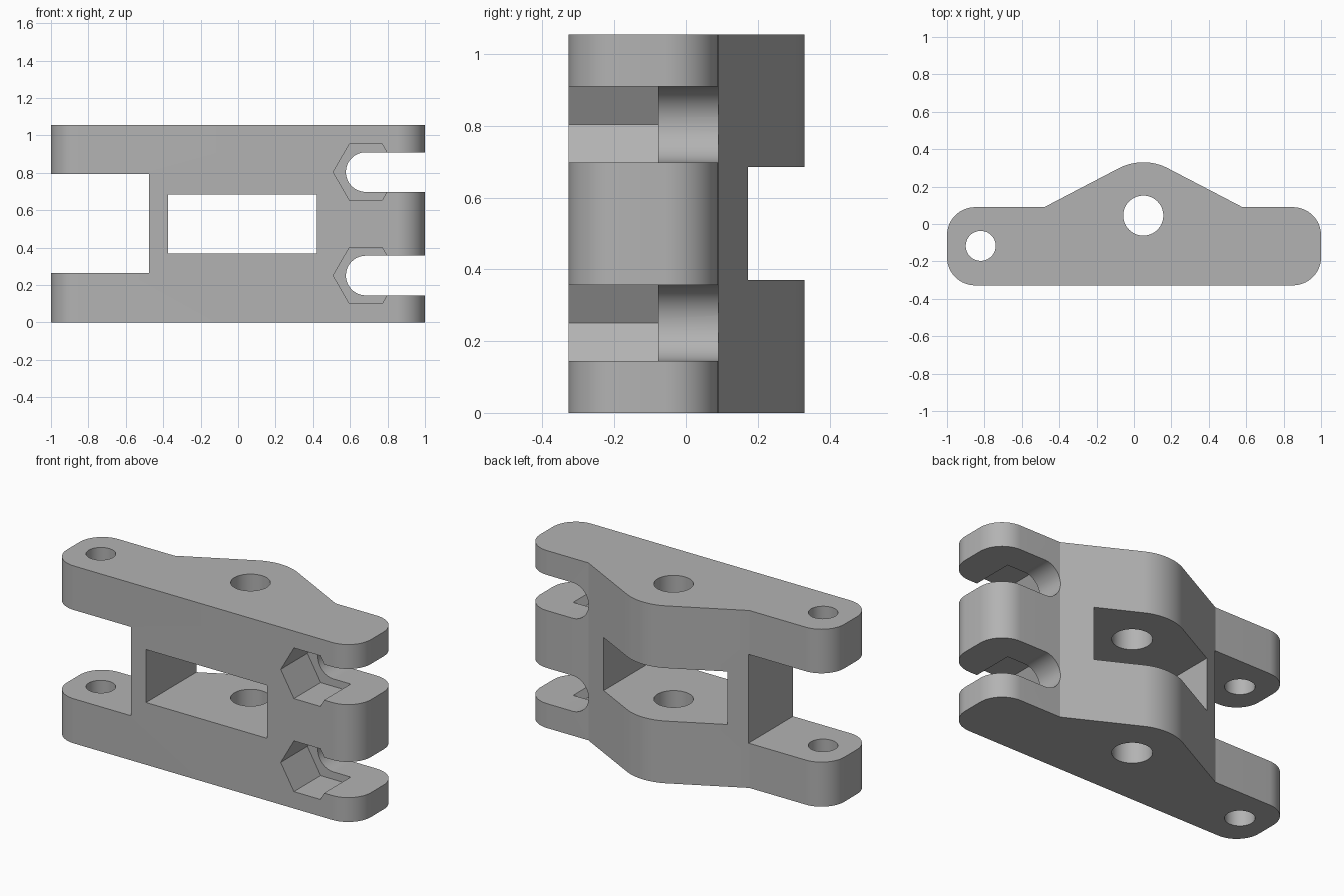
import bpy
import bmesh
from math import sin, cos, pi, radians, asin, atan2, hypot
from mathutils import Vector

default = bpy.data.objects.get("Cube")
if default:
    bpy.data.objects.remove(default, do_unlink=True)

H = 1.055                      # overall height
FRONT, SHOULDER = -0.328, 0.09  # depth range of the arm

grey = bpy.data.materials.new("plain grey")
grey.use_nodes = True
grey.diffuse_color = (0.45, 0.45, 0.45, 1)
grey.node_tree.nodes["Principled BSDF"].inputs["Base Color"].default_value = grey.diffuse_color


def arc(cx, cy, r, start, end, steps):
    """Points along a circular arc, angles in radians."""
    angles = [start + (end - start) * i / steps for i in range(steps + 1)]
    return [(cx + r * cos(a), cy + r * sin(a)) for a in angles]


def circle(cx, cy, r, sides=64):
    return arc(cx, cy, r, 0, 2 * pi, sides)[:-1]


def prism(name, outline, low, high, axis="z"):
    """Extrude a closed outline along z (outline is xy) or y (outline is xz)."""
    bm = bmesh.new()
    place = (lambda u, v: (u, v, low)) if axis == "z" else (lambda u, v: (u, low, v))
    face = bm.faces.new([bm.verts.new(place(u, v)) for u, v in outline])
    grown = bmesh.ops.extrude_face_region(bm, geom=[face])
    step = Vector((0, 0, high - low)) if axis == "z" else Vector((0, high - low, 0))
    bmesh.ops.translate(bm, vec=step,
                        verts=[g for g in grown["geom"] if isinstance(g, bmesh.types.BMVert)])
    bmesh.ops.recalc_face_normals(bm, faces=bm.faces)
    mesh = bpy.data.meshes.new(name)
    bm.to_mesh(mesh)
    bm.free()
    obj = bpy.data.objects.new(name, mesh)
    bpy.context.collection.objects.link(obj)
    return obj


def rect(x0, x1, z0, z1):
    return [(x0, z0), (x1, z0), (x1, z1), (x0, z1)]


# Bracket outline: rounded arm with a domed hump tangent to its two flanks
pivot_x, pivot_y, dome, foot, r = 0.05, 0.045, 0.285, 0.53, 0.15
rise = SHOULDER - pivot_y
slope = asin(dome / hypot(foot, rise)) - atan2(rise, foot)
outline = (
    arc(-1 + r, FRONT + r, r, pi, 1.5 * pi, 16)
    + arc(1 - r, FRONT + r, r, -pi / 2, 0, 16)
    + arc(1 - r, SHOULDER - r, r, 0, pi / 2, 16)
    + [(pivot_x + foot, SHOULDER)]
    + arc(pivot_x, pivot_y, dome, pi / 2 - slope, pi / 2 + slope, 24)
    + [(pivot_x - foot, SHOULDER)]
    + arc(-1 + r, SHOULDER - r, r, pi / 2, pi, 16)
)
bracket = prism("bracket", outline, 0, H)
bracket.data.materials.append(grey)

# Cutters: fork gap, window, pivot bore and pin bore
cutters = [
    prism("fork_gap", rect(-1.2, -0.475, 0.265, 0.793), -1, 1, "y"),
    prism("window", rect(-0.375, 0.42, 0.37, 0.685), -1, 1, "y"),
    prism("pivot_bore", circle(pivot_x, pivot_y, 0.107), -1, 2),
    prism("pin_bore", circle(-0.82, -0.117, 0.08), -1, 2),
]

# Cutters: two open bolt slots, each with a hexagonal nut pocket at the front
bolt_x, slot_r = 0.684, 0.106
for level, z in (("lower", 0.251), ("upper", 0.804)):
    slot = arc(bolt_x, z, slot_r, pi / 2, 1.5 * pi, 32) + [(1.2, z - slot_r), (1.2, z + slot_r)]
    cutters.append(prism(level + "_bolt_slot", slot, -1, 1, "y"))
    cutters.append(prism(level + "_nut_pocket", circle(bolt_x, z, 0.174, 6), -1, -0.078, "y"))

bpy.context.view_layer.objects.active = bracket
for cutter in cutters:
    cut = bracket.modifiers.new(cutter.name, "BOOLEAN")
    cut.operation = "DIFFERENCE"
    cut.solver = "EXACT"
    cut.object = cutter
    bpy.ops.object.modifier_apply(modifier=cut.name)
    bpy.data.objects.remove(cutter, do_unlink=True)

# Smooth rounds, crisp edges
bpy.ops.object.select_all(action="DESELECT")
bracket.select_set(True)
bpy.ops.object.shade_smooth_by_angle(angle=radians(25))
